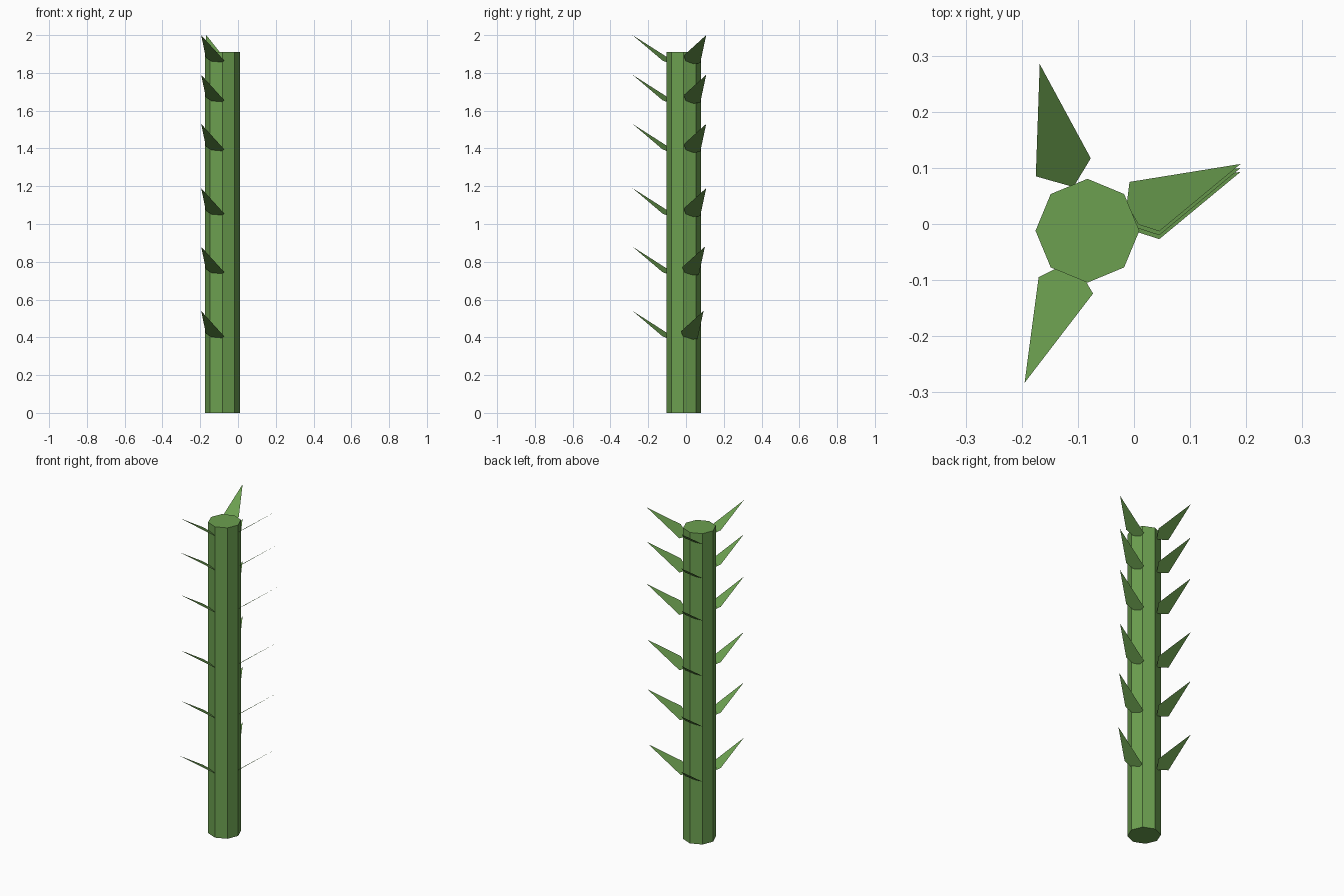
import bpy
from mathutils import Vector

if "Cube" in bpy.data.objects:
    bpy.data.objects.remove(bpy.data.objects["Cube"])

green = bpy.data.materials.new("plant_green")
green.diffuse_color = (0.15, 0.35, 0.08, 1)
green.use_nodes = True
green.node_tree.nodes["Principled BSDF"].inputs["Base Color"].default_value = green.diffuse_color

# Stem: eight-sided cylinder
bpy.ops.mesh.primitive_cylinder_add(vertices=8, radius=0.0925, depth=1.91,
                                    location=(-0.083, -0.012, 0.955))
stem = bpy.context.object
stem.name = "stem"
stem.data.materials.append(green)

# Leaf plan outlines (tip first) and the slope of each leaf plane in x and y
LEAVES = {
    "front_leaf": ([(-0.195, -0.283), (-0.073, -0.124), (-0.09, -0.095),
                    (-0.14, -0.08), (-0.17, -0.095)], (-0.332, -0.594), 0),
    "back_leaf": ([(-0.168, 0.285), (-0.175, 0.085), (-0.108, 0.066),
                   (-0.077, 0.117)], (0.0, 0.68), 0),
    "right_leaf": ([(0.19, 0.107), (-0.008, 0.075), (-0.013, 0.035),
                    (0.008, -0.001), (0.045, -0.013)], (0.75, 0.0), 1),
}
TIP_HEIGHTS = [0.54, 0.88, 1.19, 1.53, 1.79, 2.0]
SHIFTS = [-0.014, -0.007, 0, 0, 0, 0]  # sideways drift of the lower right leaves

for name, (outline, slope, drift) in LEAVES.items():
    # One flat pointed leaf, with its origin at the tip
    tip = Vector(outline[0])
    offsets = [Vector(p) - tip for p in outline]
    verts = [(d.x, d.y, d.dot(Vector(slope))) for d in offsets]
    mesh = bpy.data.meshes.new(name)
    mesh.from_pydata(verts, [], [range(len(verts))])
    mesh.materials.append(green)
    # Repeat the leaf up the stem
    for i, (z, shift) in enumerate(zip(TIP_HEIGHTS, SHIFTS)):
        leaf = bpy.data.objects.new(f"{name}_{i + 1}", mesh)
        leaf.location = (tip.x, tip.y + drift * shift, z)
        bpy.context.collection.objects.link(leaf)
